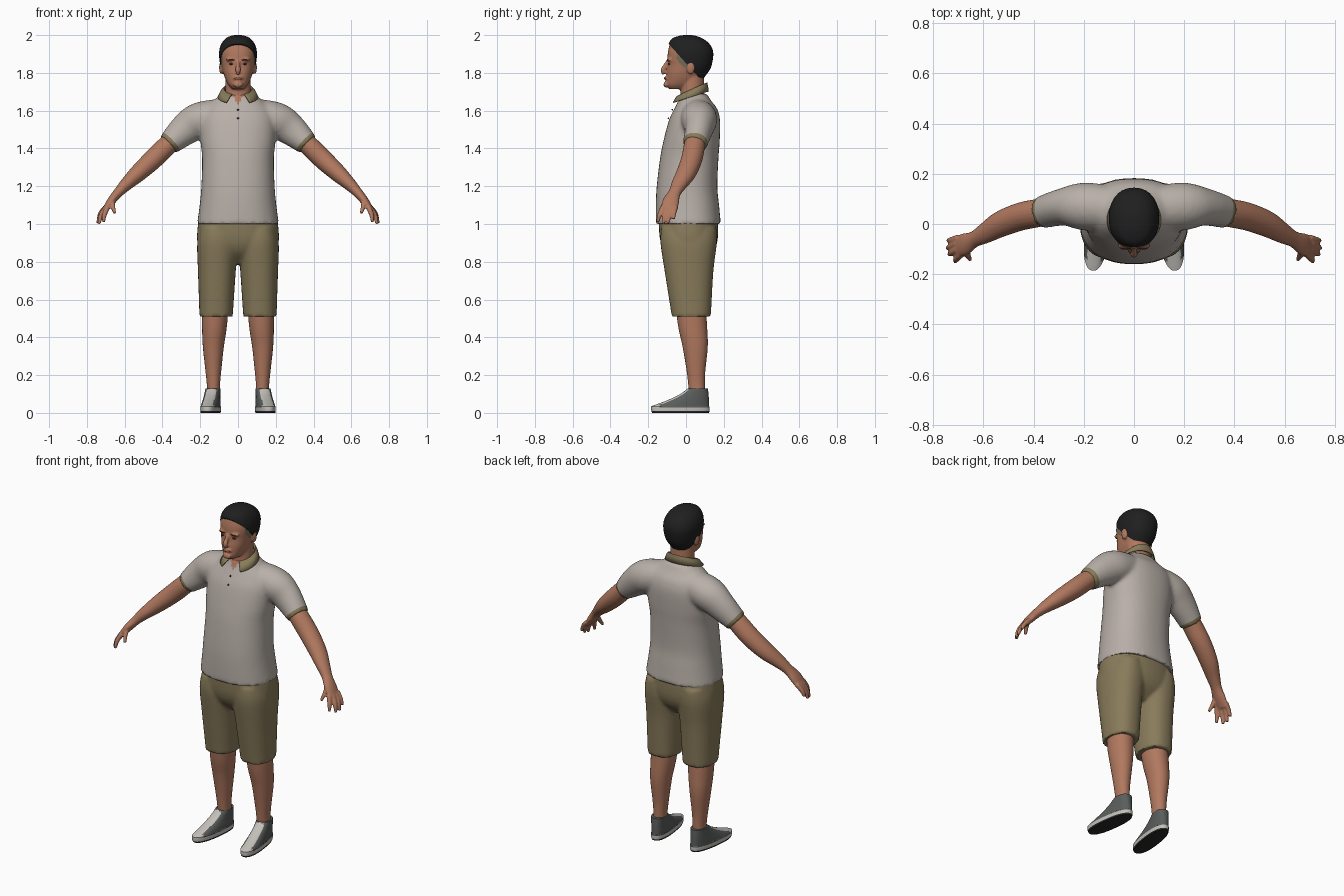
import bpy, bmesh, math
from mathutils import Vector, Matrix

cube = bpy.data.objects.get("Cube")
if cube:
    bpy.data.objects.remove(cube, do_unlink=True)


def material(name, r, g, b):
    m = bpy.data.materials.new(name)
    m.use_nodes = True
    m.diffuse_color = (r, g, b, 1)
    node = next(n for n in m.node_tree.nodes if n.type == "BSDF_PRINCIPLED")
    node.inputs["Base Color"].default_value = (r, g, b, 1)
    node.inputs["Roughness"].default_value = 0.8
    return m


SHIRT = material("shirt grey", .48, .43, .39)
KHAKI = material("khaki cloth", .25, .20, .105)
SKIN = material("skin", .44, .19, .115)
HAIR = material("black hair", .014, .014, .014)
FADE = material("shaved hair", .20, .16, .10)
LIPS = material("lips", .30, .11, .075)
BROWN = material("dark brown", .07, .035, .022)
GREY = material("shoe grey", .10, .11, .105)
WHITE = material("shoe white", .55, .53, .49)
SOLE = material("sole black", .02, .02, .02)


def smooth_rows(rows, k=5):
    """Catmull-Rom interpolation of cross-section rows."""
    out = []
    for i in range(len(rows) - 1):
        p, q = rows[i], rows[i + 1]
        o = rows[i - 1] if i else p
        r = rows[i + 2] if i + 2 < len(rows) else q
        for j in range(k):
            t = j / k
            out.append([.5 * (2 * b + (c - a) * t + (2 * a - 5 * b + 4 * c - d) * t * t
                              + (3 * b - a - 3 * c + d) * t ** 3)
                        for a, b, c, d in zip(o, p, q, r)])
    return out + [list(rows[-1])]


def skin_rings(bm, rings):
    loops = [[bm.verts.new(p) for p in ring] for ring in rings]
    n = len(loops[0])
    for a, b in zip(loops, loops[1:]):
        for i in range(n):
            j = (i + 1) % n
            bm.faces.new((a[i], a[j], b[j], b[i]))
    bm.faces.new(loops[0][::-1])
    bm.faces.new(loops[-1])
    bmesh.ops.recalc_face_normals(bm, faces=bm.faces)


def outline(n, power):
    for i in range(n):
        a = math.tau * i / n
        c, s = math.cos(a), math.sin(a)
        yield (math.copysign(abs(c) ** (2 / power), c), math.copysign(abs(s) ** (2 / power), s))


def stack(bm, rows, power=2.3, n=40):
    """Horizontal slices: z, y front, y back, x min, x max."""
    skin_rings(bm, [[((x0 + x1) / 2 + c * (x1 - x0) / 2, (y0 + y1) / 2 + s * (y1 - y0) / 2, z)
                     for c, s in outline(n, power)] for z, y0, y1, x0, x1 in smooth_rows(rows)])


def tube(bm, rows, n=20):
    """Slices across a path: x, y, z, thickness radius, width radius."""
    rows = smooth_rows(rows)
    rings = []
    for i, (x, y, z, ru, rv) in enumerate(rows):
        t = Vector(rows[min(i + 1, len(rows) - 1)][:3]) - Vector(rows[max(i - 1, 0)][:3])
        u = t.cross(Vector((0, 1, 0))).normalized()
        v = u.cross(t).normalized()
        rings.append([Vector((x, y, z)) + u * c * ru + v * s * rv for c, s in outline(n, 2)])
    skin_rings(bm, rings)


def ball(bm, centre, radii):
    m = Matrix.Translation(centre) @ Matrix.Diagonal((*radii, 1))
    bmesh.ops.create_uvsphere(bm, u_segments=20, v_segments=12, radius=1, matrix=m)


def mirror_copy(bm):
    geo = bmesh.ops.duplicate(bm, geom=bm.verts[:] + bm.edges[:] + bm.faces[:])["geom"]
    for v in geo:
        if isinstance(v, bmesh.types.BMVert):
            v.co.x *= -1
    bmesh.ops.reverse_faces(bm, faces=[f for f in geo if isinstance(f, bmesh.types.BMFace)])


def finish(name, bm, mats, voxel=0, relax=3, flip=False, angle=50):
    if flip:
        bmesh.ops.scale(bm, vec=(-1, 1, 1), verts=bm.verts)
        bmesh.ops.reverse_faces(bm, faces=bm.faces)
    me = bpy.data.meshes.new(name)
    bm.to_mesh(me)
    bm.free()
    ob = bpy.data.objects.new(name, me)
    bpy.context.collection.objects.link(ob)
    for o in bpy.context.selected_objects:
        o.select_set(False)
    ob.select_set(True)
    bpy.context.view_layer.objects.active = ob
    if voxel:
        m = ob.modifiers.new("Fuse", "REMESH")
        m.mode, m.voxel_size = "VOXEL", voxel
        s = ob.modifiers.new("Relax", "SMOOTH")
        s.factor, s.iterations = .5, relax
        for mod in ("Fuse", "Relax"):
            bpy.ops.object.modifier_apply(modifier=mod)
    for m in mats:
        ob.data.materials.append(m)
    bpy.ops.object.shade_smooth_by_angle(angle=math.radians(angle))
    return ob


def paint(ob, rule):
    for p in ob.data.polygons:
        p.material_index = rule(p.center, p.normal)


# Polo shirt: sleeves and torso fused
bm = bmesh.new()
tube(bm, [(.07, .06, 1.58, .085, .09), (.2, .07, 1.55, .095, .095),
          (.28, .068, 1.50, .085, .075), (.37, .046, 1.42, .06, .064)], n=32)
mirror_copy(bm)
stack(bm, [(1.0, -.16, .185, -.217, .217), (1.1, -.16, .175, -.203, .203),
           (1.2, -.155, .166, -.194, .194), (1.35, -.137, .172, -.19, .19),
           (1.45, -.117, .179, -.2, .2), (1.55, -.09, .18, -.2, .2), (1.61, -.062, .165, -.175, .175),
           (1.65, -.042, .135, -.135, .135), (1.69, -.028, .11, -.085, .085)])
shirt = finish("polo_shirt", bm, [SHIRT, KHAKI, SKIN], .011, 4)
cuff = Vector((.72, -.16, -.68)).normalized()
cut = Vector((.37, .046, 1.42)) - cuff * .024
bm = bmesh.new()
bm.from_mesh(shirt.data)
for side in (1, -1):
    part = [f for f in bm.faces if f.calc_center_median().x * side > .28]
    part += list({e for f in part for e in f.edges}) + list({v for f in part for v in f.verts})
    bmesh.ops.bisect_plane(bm, geom=part, plane_co=(cut.x * side, cut.y, cut.z),
                           plane_no=(cuff.x * side, cuff.y, cuff.z))
bm.to_mesh(shirt.data)
bm.free()


def shirt_rule(c, n):
    if abs(c.x) > .28 and (Vector((abs(c.x), c.y, c.z)) - cut).dot(cuff) > 0:
        return 1
    return 2 if c.y < .03 and abs(c.x) < (c.z - 1.635) * .7 else 0


paint(shirt, shirt_rule)

# Folded collar, open at the front
bm = bmesh.new()
edges = [(.07, .068, .037, 1.70, 155), (.076, .074, .037, 1.712, 155), (.088, .085, .026, 1.70, 152),
         (.104, .1, .016, 1.668, 145)]
grid = []
for rx, ry, cy, z, span in edges:
    angles = [math.radians(span) * (i / 16 - 1) for i in range(33)]
    grid.append([bm.verts.new((rx * math.sin(a), cy + ry * math.cos(a), z + .033 * math.cos(a)))
                 for a in angles])
for a, b in zip(grid, grid[1:]):
    for i in range(32):
        bm.faces.new((a[i], b[i], b[i + 1], a[i + 1]))
collar = finish("collar", bm, [KHAKI])
collar.modifiers.new("Thickness", "SOLIDIFY").thickness = .005

# Shirt buttons
bm = bmesh.new()
for y, z in ((-.072, 1.605), (-.093, 1.56)):
    ball(bm, (0, y, z), (.005, .004, .005))
finish("buttons", bm, [BROWN])

# Shorts
bm = bmesh.new()
stack(bm, [(.51, -.078, .13, .028, .204), (.54, -.08, .133, .026, .205), (.75, -.113, .145, .012, .212),
           (.9, -.135, .163, .0, .216), (.98, -.13, .16, .02, .2)])
mirror_copy(bm)
stack(bm, [(.79, -.05, .09, -.09, .09), (.85, -.11, .145, -.19, .19),
           (.92, -.138, .168, -.217, .217), (1.03, -.145, .168, -.208, .208)])
finish("shorts", bm, [KHAKI], .01, 3)

# Limbs and shoes
for side, flip in (("left", False), ("right", True)):
    bm = bmesh.new()
    tube(bm, [(.3, .062, 1.48, .05, .05), (.37, .046, 1.42, .053, .056), (.45, .03, 1.342, .053, .056),
              (.53, .0, 1.268, .046, .052), (.59, -.035, 1.212, .035, .042),
              (.635, -.06, 1.165, .026, .033), (.672, -.08, 1.12, .022, .044),
              (.705, -.09, 1.075, .014, .043)])
    for base, tip in (((.69, -.122, 1.09), (.712, -.15, 1.01)), ((.702, -.1, 1.085), (.736, -.122, 1.0)),
                      ((.704, -.076, 1.085), (.743, -.096, 1.003)),
                      ((.7, -.055, 1.09), (.741, -.066, 1.025)), ((.662, -.09, 1.14), (.652, -.143, 1.056))):
        b, t = Vector(base), Vector(tip)
        mid = (b + t) / 2 + Vector((.006, -.003, 0))
        tube(bm, [(*b, .014, .014), (*mid, .013, .0125), (*t, .008, .008)], n=12)
    finish(side + "_arm", bm, [SKIN], .0055, 2, flip)

    bm = bmesh.new()
    stack(bm, [(.08, .02, .1, .095, .165), (.15, .012, .1, .095, .165), (.22, .004, .102, .089, .172),
               (.35, -.018, .115, .075, .186), (.45, -.04, .112, .06, .19), (.56, -.055, .105, .05, .19)], 2.1)
    finish(side + "_leg", bm, [SKIN], flip=flip)

    bm = bmesh.new()
    stack(bm, [(0, -.15, .152, -.048, .046), (.012, -.155, .156, -.05, .048), (.032, -.155, .156, -.05, .048),
               (.036, -.152, .154, -.048, .046), (.055, -.1, .153, -.046, .044), (.075, -.05, .152, -.043, .042),
               (.1, 0, .15, -.041, .04), (.13, .042, .147, -.04, .038)], 2.4, 48)
    shoe = finish(side + "_shoe", bm, [GREY, WHITE, SOLE], flip=flip, angle=40)
    paint(shoe, lambda c, n: 2 if c.z < .009 else 1 if c.z < .028 or c.y < -.115
          or (abs(c.x) < .027 and c.y < .04 and n.z > .2) else 0)
    s = -1 if flip else 1
    shoe.data.transform(Matrix.Translation((.146 * s, -.03, 0)) @ Matrix.Rotation(.13 * s, 4, "Z"))

# Head with neck, nose, brow and ears fused
hair_point = Vector((0, -.09, 1.952))
hair_up = Vector((0, .19, .17)).normalized()
bm = bmesh.new()
stack(bm, [(1.714, -.088, .01, -.03, .03), (1.735, -.104, .05, -.05, .05), (1.765, -.103, .075, -.066, .066),
           (1.8, -.102, .1, -.078, .078), (1.84, -.097, .122, -.087, .087), (1.88, -.098, .134, -.094, .094),
           (1.92, -.094, .132, -.094, .094), (1.96, -.08, .1, -.075, .075), (1.985, -.04, .05, -.04, .04)])
stack(bm, [(1.6, -.03, .11, -.08, .08), (1.68, -.03, .098, -.068, .068), (1.8, -.03, .095, -.066, .066)], 2)
tube(bm, [(0, -.096, 1.862, .008, .009), (0, -.112, 1.835, .011, .011),
          (0, -.12, 1.815, .015, .014), (0, -.112, 1.796, .008, .018)], n=12)
ball(bm, (0, -.107, 1.738), (.026, .012, .016))
ball(bm, (0, -.101, 1.772), (.028, .013, .013))
for s in (1, -1):
    ball(bm, (.036 * s, -.086, 1.87), (.03, .014, .01))
    ball(bm, (.088 * s, .025, 1.828), (.012, .022, .035))
head = finish("head", bm, [SKIN, FADE], .0055, 2)
paint(head, lambda c, n: 1 if abs(c.x) > .06 and -.05 < c.y < .01
      and c.z > 1.83 and (c - hair_point).dot(hair_up) > -.024 else 0)

# Short hair, trimmed along the slanted hairline
bm = bmesh.new()
stack(bm, [(1.75, 0, .075, -.045, .045), (1.78, -.06, .1, -.068, .068), (1.82, -.09, .128, -.088, .088),
           (1.86, -.097, .14, -.097, .097), (1.91, -.098, .144, -.1, .1), (1.95, -.093, .127, -.09, .09),
           (1.98, -.076, .092, -.068, .068), (1.995, -.04, .055, -.04, .04), (2.0, -.01, .03, -.015, .015)], 2.2)
bmesh.ops.bisect_plane(bm, geom=bm.verts[:] + bm.edges[:] + bm.faces[:], plane_co=hair_point,
                       plane_no=hair_up, clear_inner=True)
bmesh.ops.holes_fill(bm, edges=[e for e in bm.edges if e.is_boundary])
finish("hair", bm, [HAIR])

# Eyes, eyebrows and lips
bm = bmesh.new()
for s in (1, -1):
    ball(bm, (.035 * s, -.089, 1.847), (.014, .006, .005))
    ball(bm, (.036 * s, -.096, 1.869), (.019, .006, .004))
finish("eyes_and_brows", bm, [BROWN])
bm = bmesh.new()
ball(bm, (0, -.109, 1.771), (.022, .007, .007))
finish("lips", bm, [LIPS])
